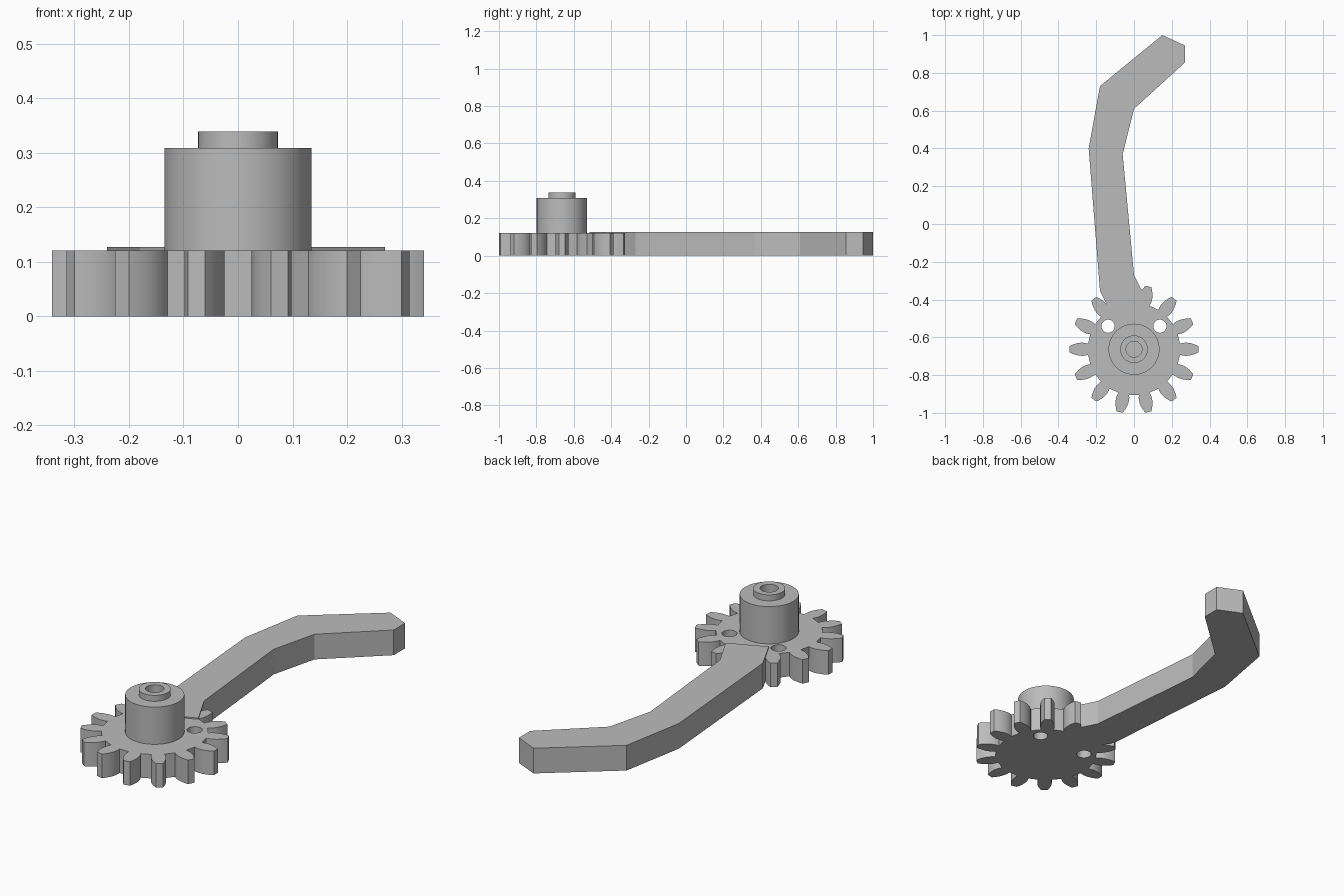
import bpy, bmesh
from math import cos, sin, pi, radians
from mathutils import Vector

cube = bpy.data.objects.get("Cube")
if cube:
    bpy.data.objects.remove(cube, do_unlink=True)

GEAR_Y = -0.663
TEETH = 14

grey = bpy.data.materials.new("plain grey")
grey.use_nodes = True
grey.diffuse_color = (0.5, 0.5, 0.5, 1)
grey.node_tree.nodes["Principled BSDF"].inputs["Base Color"].default_value = (0.5, 0.5, 0.5, 1)


def finish(bm, name, location=(0, 0, 0), smooth=True):
    """Turn a bmesh into a named object with the shared material."""
    bmesh.ops.recalc_face_normals(bm, faces=bm.faces)
    mesh = bpy.data.meshes.new(name)
    bm.to_mesh(mesh)
    bm.free()
    mesh.materials.append(grey)
    obj = bpy.data.objects.new(name, mesh)
    obj.location = location
    bpy.context.collection.objects.link(obj)
    if smooth:
        bpy.ops.object.select_all(action='DESELECT')
        obj.select_set(True)
        bpy.context.view_layer.objects.active = obj
        bpy.ops.object.shade_smooth_by_angle(angle=radians(30))
    return obj


def circle(cx, cy, radius, count):
    return [(cx + radius * cos(2 * pi * i / count), cy + radius * sin(2 * pi * i / count))
            for i in range(count)]


def plate(name, outlines, height, location=(0, 0, 0), smooth=True):
    """Extrude a flat outline; further outlines become through holes."""
    bm = bmesh.new()
    for outline in outlines:
        verts = [bm.verts.new((x, y, 0)) for x, y in outline]
        for i, v in enumerate(verts):
            bm.edges.new((v, verts[(i + 1) % len(verts)]))
    bmesh.ops.triangle_fill(bm, edges=bm.edges[:], use_beauty=True, normal=(0, 0, 1))
    top = bmesh.ops.extrude_face_region(bm, geom=bm.faces[:])["geom"]
    bmesh.ops.translate(bm, vec=(0, 0, height),
                        verts=[g for g in top if isinstance(g, bmesh.types.BMVert)])
    return finish(bm, name, location, smooth)


# Gear wheel: one tooth flank (distance out, half width), mirrored and repeated
flank = [(0.243, 0.029), (0.256, 0.033), (0.272, 0.035), (0.29, 0.034),
         (0.308, 0.030), (0.325, 0.024), (0.341, 0.016)]
tooth = [(r, -w) for r, w in flank] + [(r, w) for r, w in reversed(flank)]
gear_outline = []
for i in range(TEETH):
    a = 2 * pi * i / TEETH
    gear_outline += [(r * cos(a) - w * sin(a), r * sin(a) + w * cos(a)) for r, w in tooth]
holes = [circle(side * 0.137, 0.122, 0.035, 32) for side in (-1, 1)]
plate("gear_wheel", [gear_outline] + holes, 0.121, (0, GEAR_Y, 0))

# Bent lever arm, its foot overlapping the gear
arm_outline = [(0.085, -0.437), (0, -0.27), (-0.06, 0.37), (0, 0.61), (0.27, 0.855),
               (0.27, 0.945), (0.15, 1.0), (-0.18, 0.73), (-0.24, 0.40),
               (-0.18, -0.355), (-0.10, -0.517)]
plate("lever_arm", [arm_outline], 0.127, smooth=False)

# Stepped hub with a blind bore, turned from a profile
profile = [(0.135, 0.11), (0.135, 0.309), (0.073, 0.309), (0.073, 0.339),
           (0.042, 0.339), (0.042, 0.125), (0, 0.125)]
bm = bmesh.new()
points = [bm.verts.new((r, 0, z)) for r, z in profile]
edges = [bm.edges.new(pair) for pair in zip(points, points[1:])]
bmesh.ops.spin(bm, geom=points + edges, cent=(0, 0, 0), axis=(0, 0, 1),
               angle=2 * pi, steps=64)
bmesh.ops.remove_doubles(bm, verts=bm.verts[:], dist=0.0001)
rim = [e for e in bm.edges if e.is_boundary]
bmesh.ops.contextual_create(bm, geom=rim)
finish(bm, "hub", (0, GEAR_Y, 0))
